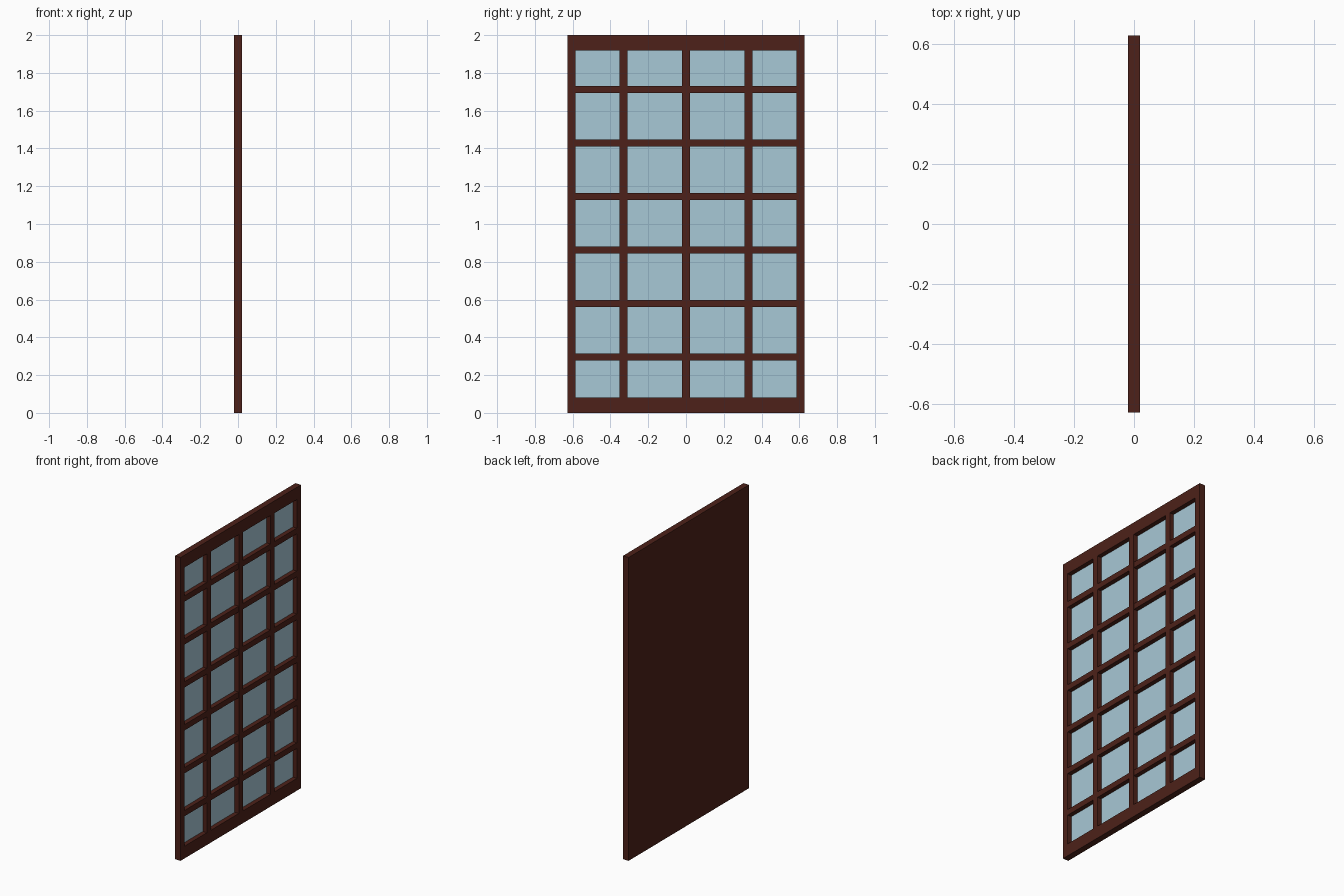
import bpy

if "Cube" in bpy.data.objects:
    bpy.data.objects.remove(bpy.data.objects["Cube"])

HALF_W, HEIGHT, HALF_T = 0.627, 2.0, 0.0205   # overall panel size
STILE, RAIL = 0.042, 0.081                    # side and top/bottom frame widths
BACK_X, GLASS_X = -0.0125, -0.0095            # layer depths behind the lattice


def material(name, rgb):
    mat = bpy.data.materials.new(name)
    mat.diffuse_color = (*rgb, 1)
    mat.use_nodes = True
    mat.node_tree.nodes["Principled BSDF"].inputs["Base Color"].default_value = mat.diffuse_color
    return mat


wood = material("dark_wood", (0.074, 0.0155, 0.0098))
glass = material("pale_glass", (0.39, 0.58, 0.67))


def box(name, x, y, z, mat):
    """Box from (min, max) pairs on each axis."""
    bpy.ops.mesh.primitive_cube_add(size=1, location=[sum(r) / 2 for r in (x, y, z)])
    ob = bpy.context.object
    ob.name = name
    ob.scale = [r[1] - r[0] for r in (x, y, z)]
    bpy.ops.object.transform_apply(location=False, rotation=False, scale=True)
    ob.data.materials.append(mat)
    return ob


full_x = (-HALF_T, HALF_T)
inner_y = (-HALF_W + STILE, HALF_W - STILE)
inner_z = (RAIL, HEIGHT - RAIL)

# Outer frame
box("left_stile", full_x, (-HALF_W, inner_y[0]), (0, HEIGHT), wood)
box("right_stile", full_x, (inner_y[1], HALF_W), (0, HEIGHT), wood)
box("bottom_rail", full_x, inner_y, (0, RAIL), wood)
box("top_rail", full_x, inner_y, (HEIGHT - RAIL, HEIGHT), wood)

# Solid wooden back with the glass sheet in front of it
box("back_panel", (-HALF_T, BACK_X), inner_y, inner_z, wood)
box("glass_sheet", (BACK_X, GLASS_X), inner_y, inner_z, glass)

# Vertical lattice bars
for i in (-1, 0, 1):
    c = i * 0.332
    box("vertical_bar", (GLASS_X, HALF_T), (c - 0.021, c + 0.021), inner_z, wood)

# Horizontal lattice bars, a hair behind the vertical ones
for i in range(6):
    c = 1.004 + (i - 2.5) * 0.283
    box("horizontal_bar", (GLASS_X, HALF_T - 0.001), inner_y, (c - 0.019, c + 0.019), wood)
